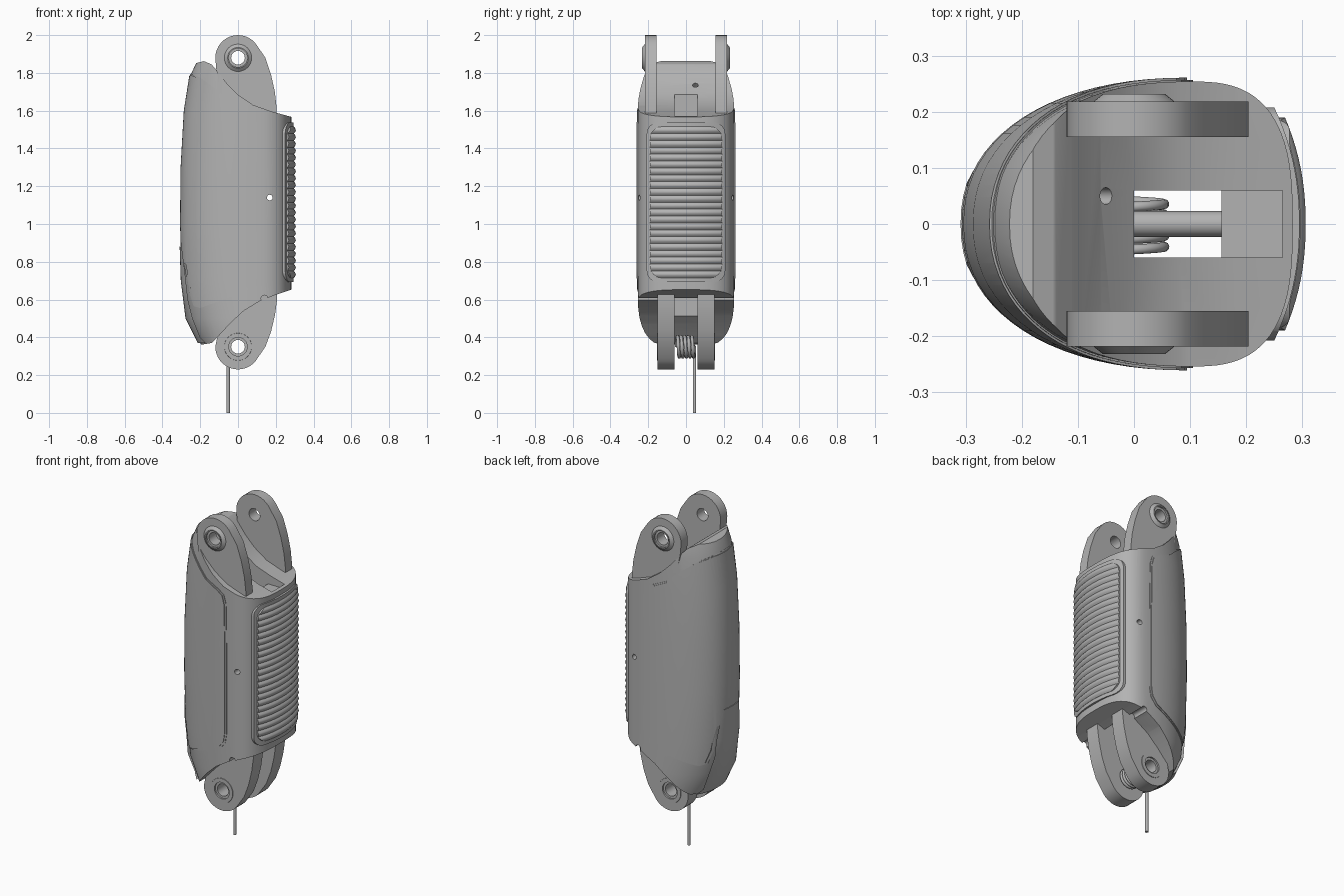
import bpy, bmesh, math
from mathutils import Vector, Matrix

if "Cube" in bpy.data.objects:
    bpy.data.objects.remove(bpy.data.objects["Cube"], do_unlink=True)

grey = bpy.data.materials.new("plain grey")
grey.use_nodes = True
grey.diffuse_color = (0.45, 0.45, 0.45, 1)
grey.node_tree.nodes["Principled BSDF"].inputs["Base Color"].default_value = (0.45, 0.45, 0.45, 1)


def make(name, bm):
    bmesh.ops.recalc_face_normals(bm, faces=bm.faces)
    mesh = bpy.data.meshes.new(name)
    bm.to_mesh(mesh)
    bm.free()
    mesh.materials.append(grey)
    ob = bpy.data.objects.new(name, mesh)
    bpy.context.collection.objects.link(ob)
    return ob


def smooth_loop(pts, steps=5):
    """Closed rounded curve through the points."""
    out, n = [], len(pts)
    for i in range(n):
        a, b, c, d = (Vector(pts[(i + k) % n]) for k in (-1, 0, 1, 2))
        for s in range(steps):
            t = s / steps
            out.append(0.5 * (2 * b + (c - a) * t + (2 * a - 5 * b + 4 * c - d) * t * t
                              + (3 * b - a - 3 * c + d) * t ** 3))
    return out


def prism(name, pts, axis, lo, hi):
    """Outline extruded along y (points are x, z) or x (points are y, z)."""
    bm = bmesh.new()
    place = (lambda p, d: (p[0], d, p[1])) if axis == "y" else (lambda p, d: (d, p[0], p[1]))
    rings = [[bm.verts.new(place(p, d)) for p in pts] for d in (lo, hi)]
    for i in range(len(pts)):
        j = (i + 1) % len(pts)
        bm.faces.new((rings[0][i], rings[0][j], rings[1][j], rings[1][i]))
    for ring in rings:
        bm.faces.new(ring)
    return make(name, bm)


def cone(name, centre, direction, r1, r2, depth, sides=32):
    bm = bmesh.new()
    turn = Vector(direction).to_track_quat("Z", "Y").to_matrix().to_4x4()
    bmesh.ops.create_cone(bm, cap_ends=True, segments=sides, radius1=r1, radius2=r2, depth=depth,
                          matrix=Matrix.Translation(centre) @ turn)
    return make(name, bm)


def box(name, lo, hi):
    return prism(name, [(lo[0], lo[2]), (hi[0], lo[2]), (hi[0], hi[2]), (lo[0], hi[2])], "y", lo[1], hi[1])


def boolean(ob, tool, op="DIFFERENCE", keep=False):
    mod = ob.modifiers.new("cut", "BOOLEAN")
    mod.operation, mod.object, mod.solver = op, tool, "EXACT"
    bake(ob)
    if not keep:
        bpy.data.objects.remove(tool, do_unlink=True)


def bake(ob):
    mesh = bpy.data.meshes.new_from_object(ob.evaluated_get(bpy.context.evaluated_depsgraph_get()))
    ob.modifiers.clear()
    ob.data = mesh


# Back silhouette: height and rear edge
BACK = [(0.33, -0.18), (0.37, -0.2), (0.5, -0.265), (0.7, -0.29), (1.0, -0.3), (1.3, -0.297),
        (1.6, -0.28), (1.79, -0.25), (1.9, -0.2)]


def casing(name, off=0.0):
    """Rounded D section lofted up the back silhouette."""
    bm = bmesh.new()
    rings = []
    for z, back in BACK:
        ring = []
        for i in range(80):
            a = math.tau * i / 80
            c, s = math.cos(a), math.sin(a)
            e = 2.8 if c > 0 else 2.2
            rx = 0.183 if c > 0 else 0.1 - back
            x = 0.1 + math.copysign(abs(c) ** (2 / e), c) * (rx + off)
            y = math.copysign(abs(s) ** (2 / e), s) * (0.254 + off)
            ring.append(bm.verts.new((x, y, z)))
        rings.append(ring)
    for low, up in zip(rings, rings[1:]):
        for i in range(80):
            j = (i + 1) % 80
            bm.faces.new((low[i], low[j], up[j], up[i]))
    bm.faces.new(rings[0])
    bm.faces.new(rings[-1])
    return make(name, bm)


# Main body, trimmed to its side outline
body = casing("body")
trim = prism("trim", [(-0.4, 0.36), (-0.2, 0.36), (-0.14, 0.37), (-0.1, 0.41), (-0.04, 0.475), (0.03, 0.54),
                      (0.12, 0.595), (0.2, 0.625), (0.29, 0.655), (0.29, 1.565), (0.18, 1.595), (0.08, 1.63),
                      (0, 1.685), (-0.06, 1.745), (-0.11, 1.81), (-0.14, 1.845), (-0.18, 1.862),
                      (-0.23, 1.85), (-0.27, 1.75), (-0.4, 1.75)], "y", -0.5, 0.5)
boolean(body, trim, "INTERSECT")
boolean(body, box("slot", (0, -0.06, 0.2), (0.156, 0.06, 2)))
boolean(body, box("front_notch", (0.15, -0.06, 1.545), (0.265, 0.06, 2)))
for x, z, r in ((0.168, 1.14, 0.015), (0.14, 0.605, 0.018)):
    boolean(body, cone("drill", (x, 0, z), (0, 1, 0), r, r, 1, 20))
boolean(body, cone("drill", (-0.05, 0.05, 1.735), (0.7, 0, 0.7), 0.015, 0.015, 0.2, 20))

# Wrap-around cover and rear bumper as thin shells
core = casing("core", -0.01)


def shell(name, off, outline):
    ob = casing(name, off)
    boolean(ob, core, keep=True)
    boolean(ob, prism("outline", outline, "y", -0.5, 0.5), "INTERSECT")
    return ob


cover_edge = [(-0.4, 1.8), (-0.25, 1.795), (-0.2, 1.775), (-0.12, 1.715), (-0.04, 1.645), (0.05, 1.605),
              (0.085, 1.58), (0.1, 1.53), (0.105, 1.2), (0.105, 0.76), (0.095, 0.7), (0.06, 0.655),
              (-0.05, 0.61), (-0.2, 0.555), (-0.235, 0.565), (-0.26, 0.64), (-0.285, 0.78), (-0.4, 0.85)]
middle = Vector((-0.1, 1.18))
inner_edge = [middle + Vector(((p[0] + 0.1) * 0.95, (p[1] - 1.18) * 0.985)) if p[0] > -0.3 else p
              for p in cover_edge]
shell("cover_rim", 0.003, cover_edge)
shell("cover", 0.007, inner_edge)
shell("rear_bumper", 0.013, [(-0.4, 0.9), (-0.298, 0.88), (-0.283, 0.76), (-0.265, 0.6), (-0.24, 0.5),
                             (-0.2, 0.4), (-0.17, 0.37), (-0.4, 0.37)])
bpy.data.objects.remove(core, do_unlink=True)


# Curved grip pad with a smooth border and ribbed middle
def pad(name, half, z0, z1, front, rib, rows):
    bm = bmesh.new()
    grid = []
    for r in range(rows + 1):
        z = z0 + (z1 - z0) * r / rows
        wave = rib * abs(math.sin(math.pi * r / 6))
        ys = [half * 1.02 * (k / 10 - 1) for k in range(21)]
        line = [(front - 0.046 * (abs(y) / 0.21) ** 2.2 + wave, y, z) for y in ys]
        line += [(0.2, ys[-1], z), (0.2, ys[0], z)]
        grid.append([bm.verts.new(p) for p in line])
    for low, up in zip(grid, grid[1:]):
        for i in range(len(low)):
            j = (i + 1) % len(low)
            bm.faces.new((low[i], low[j], up[j], up[i]))
    bm.faces.new(grid[0])
    bm.faces.new(grid[-1])
    ob = make(name, bm)
    corner, outline = 0.06, []
    for k, (sy, sz) in enumerate(((1, 1), (-1, 1), (-1, 0), (1, 0))):
        for s in range(9):
            a = math.pi / 2 * (k + s / 8)
            cz = z1 - corner if sz else z0 + corner
            outline.append((sy * (half - corner) + corner * math.cos(a), cz + corner * math.sin(a)))
    boolean(ob, prism("outline", outline, "x", 0.1, 0.5), "INTERSECT")


pad("grip_border", 0.208, 0.693, 1.537, 0.295, 0, 4)
pad("grip_ribs", 0.19, 0.715, 1.515, 0.296, 0.01, 132)

# Upper ears and lower lugs, with bosses and bored pivots
ear = [(0.12 * math.cos(math.radians(a)), 1.88 + 0.12 * math.sin(math.radians(a))) for a in range(30, 181, 10)]
ear += [(-0.115, 1.82), (-0.1, 1.74), (-0.08, 1.6), (0.205, 1.55), (0.204, 1.62), (0.195, 1.7), (0.175, 1.79),
        (0.145, 1.88)]
lug = [(0.12 * math.cos(math.radians(a)), 0.35 + 0.12 * math.sin(math.radians(a))) for a in range(180, 331, 10)]
lug += [(0.145, 0.35), (0.175, 0.43), (0.196, 0.52), (0.207, 0.6), (0.208, 0.68), (-0.04, 0.64), (-0.1, 0.45)]
for side, tag in ((1, "left"), (-1, "right")):
    for part, shape, z, a, b, high in (("ear", ear, 1.88, 0.155, 0.218, 0.014), ("lug", lug, 0.35, 0.06, 0.15, 0.003)):
        lo, hi = sorted((side * a, side * b))
        plate = prism(f"{tag}_{part}", shape, "y", lo, hi)
        boss = cone(f"{tag}_{part}_boss", (0, side * (b + high / 2 - 0.005), z), (0, side, 0),
                    0.085 if part == "ear" else 0.075, 0.055 if part == "ear" else 0.072, high + 0.01)
        sink = cone("sink", (0, side * (b + high), z), (0, side, 0), 0.049, 0.049, 0.02)
        boolean(plate, sink, keep=True)
        boolean(boss, sink)
        for ob in (plate, boss):
            boolean(ob, cone("bore", (0, 0, z), (0, 1, 0), 0.036, 0.036, 1))

# Cross rod inside the slot
cone("cross_rod", (0.078, 0, 1.0), (1, 0, 0), 0.023, 0.023, 0.17)

# Coil spring with a straight tail
path = [(-0.054 * math.cos(t * math.tau / 20), -0.05 + 0.095 * t / 100, 0.35 + 0.054 * math.sin(t * math.tau / 20))
        for t in range(101)] + [(-0.052, 0.045, 0.3), (-0.052, 0.045, 0)]
curve = bpy.data.curves.new("spring", "CURVE")
curve.dimensions, curve.bevel_depth, curve.bevel_resolution, curve.use_fill_caps = "3D", 0.009, 3, True
line = curve.splines.new("POLY")
line.points.add(len(path) - 1)
for point, co in zip(line.points, path):
    point.co = (*co, 1)
curve.materials.append(grey)
spring = bpy.data.objects.new("spring", curve)
bpy.context.collection.objects.link(spring)

# Soft shading with crisp edges
for ob in bpy.context.collection.objects:
    if ob.type == "MESH" and ob.data.materials and ob.data.materials[0] == grey:
        bpy.ops.object.select_all(action="DESELECT")
        ob.select_set(True)
        bpy.context.view_layer.objects.active = ob
        bpy.ops.object.shade_smooth_by_angle(angle=math.radians(28))
